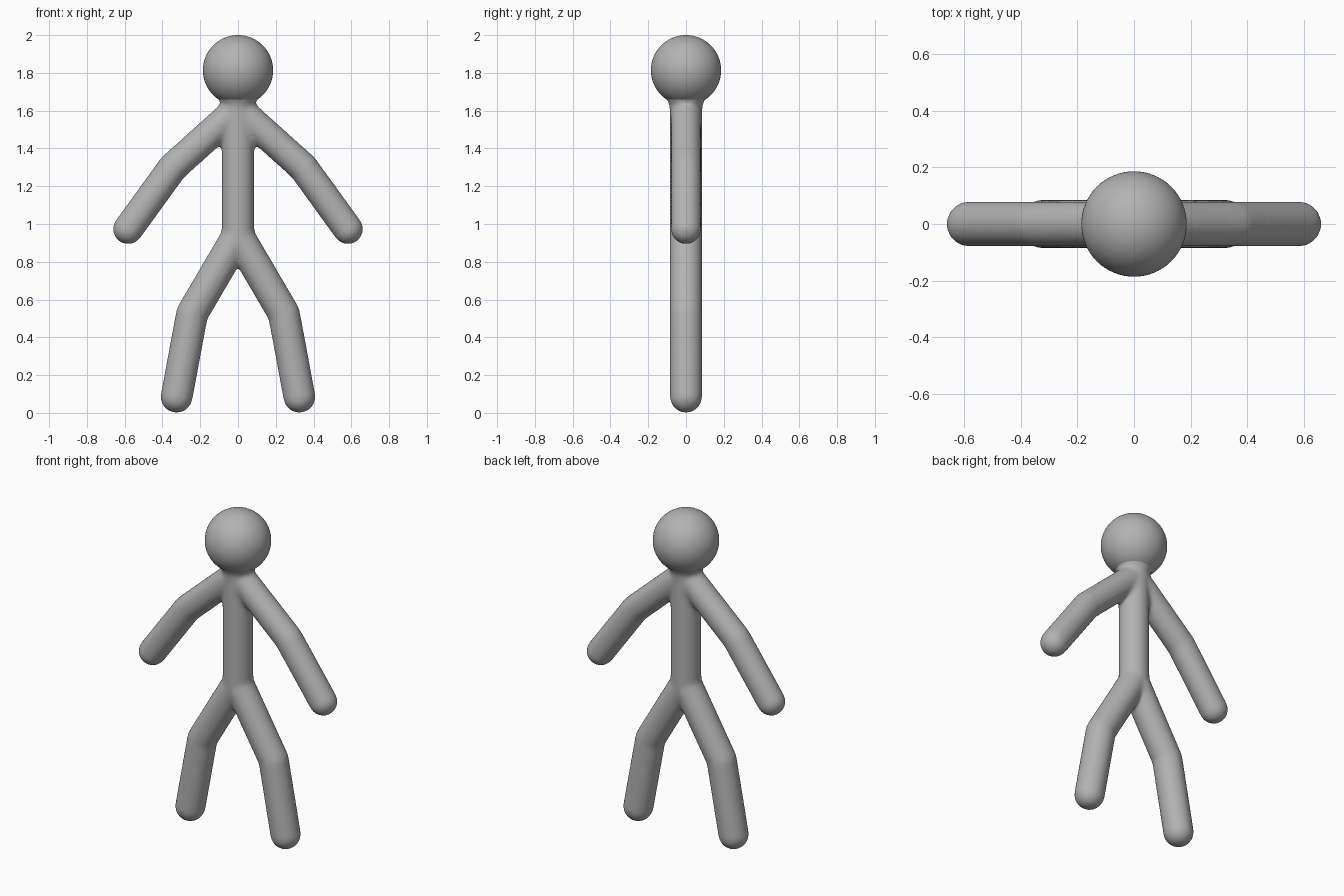
import bpy, bmesh
from mathutils import Vector, Matrix

cube = bpy.data.objects.get("Cube")
if cube:
    bpy.data.objects.remove(cube, do_unlink=True)

grey = bpy.data.materials.new("plain grey")
grey.use_nodes = True
grey.diffuse_color = (0.45, 0.45, 0.45, 1)
grey.node_tree.nodes["Principled BSDF"].inputs["Base Color"].default_value = grey.diffuse_color


def add_ball(bm, centre, radius, sides=48):
    bmesh.ops.create_uvsphere(bm, u_segments=sides, v_segments=sides // 2, radius=radius,
                              matrix=Matrix.Translation(centre))


def add_rod(bm, a, b, r1, r2):
    axis = b - a
    turn = axis.to_track_quat("Z", "Y").to_matrix().to_4x4()
    bmesh.ops.create_cone(bm, cap_ends=True, segments=48, radius1=r1, radius2=r2,
                          depth=axis.length, matrix=Matrix.Translation((a + b) / 2) @ turn)


def add_limb(bm, path, radius):
    """Round-ended rods through a list of (x, z) joints."""
    joints = [Vector((x, 0, z)) for x, z in path]
    for joint in joints:
        add_ball(bm, joint, radius)
    for a, b in zip(joints, joints[1:]):
        add_rod(bm, a, b, radius, radius)


def finish(bm, name):
    mesh = bpy.data.meshes.new(name)
    bm.to_mesh(mesh)
    bm.free()
    mesh.materials.append(grey)
    mesh.shade_smooth()
    obj = bpy.data.objects.new(name, mesh)
    bpy.context.collection.objects.link(obj)
    return obj


# Torso with a neck flaring into the head
bm = bmesh.new()
add_limb(bm, [(0, 0.94), (0, 1.59)], 0.086)
add_rod(bm, Vector((0, 0, 1.58)), Vector((0, 0, 1.64)), 0.086, 0.088)
add_rod(bm, Vector((0, 0, 1.63)), Vector((0, 0, 1.68)), 0.086, 0.115)

# Bent arms and legs on both sides
for side in (-1, 1):
    add_limb(bm, [(0, 1.61), (side * 0.345, 1.3), (side * 0.582, 0.973)], 0.08)
    add_limb(bm, [(0, 0.94), (side * 0.243, 0.525), (side * 0.325, 0.085)], 0.085)
body = finish(bm, "body")

# Fuse the limbs into one skin with soft creases
fuse = body.modifiers.new("fuse", "REMESH")
fuse.mode = "VOXEL"
fuse.voxel_size = 0.012
fuse.use_smooth_shade = True
soften = body.modifiers.new("soften", "SMOOTH")
soften.factor = 0.5
soften.iterations = 10

# Round head
bm = bmesh.new()
add_ball(bm, (0, 0, 1.814), 0.186, 64)
finish(bm, "head")
